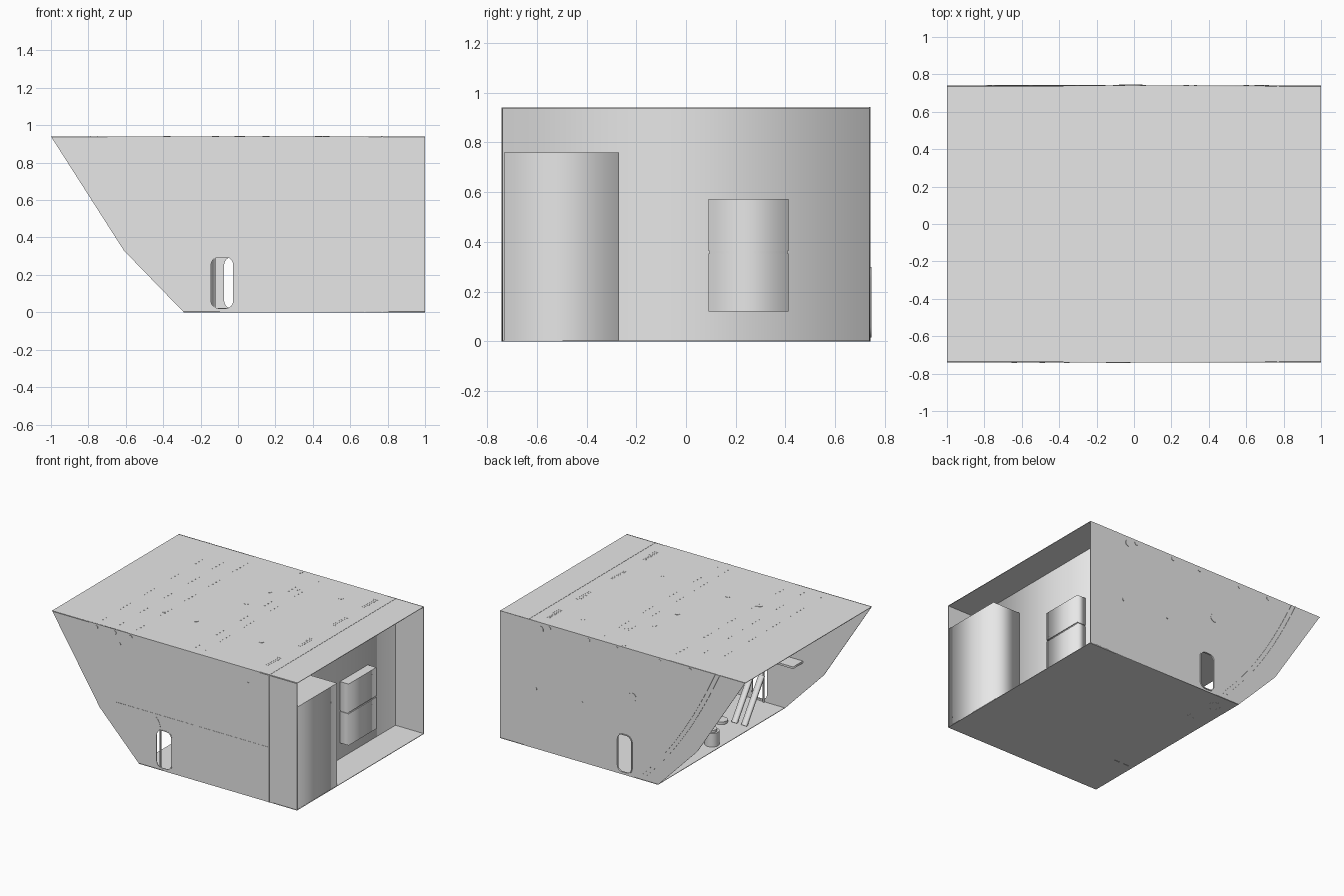
import bpy
import math
from mathutils import Matrix, Vector
from mathutils.geometry import interpolate_bezier

cube = bpy.data.objects.get("Cube")
if cube:
    bpy.data.objects.remove(cube, do_unlink=True)

grey = bpy.data.materials.new("plain_grey")
grey.use_nodes = True
COLOUR = (0.8, 0.8, 0.8, 1)
grey.diffuse_color = COLOUR
grey.node_tree.nodes["Principled BSDF"].inputs["Base Color"].default_value = COLOUR

HALF, TOP, BULK, T = 0.74, 0.94, 0.77, 0.004
SEAM = 0.003


def add(name, mesh, matrix=Matrix()):
    obj = bpy.data.objects.new(name, mesh)
    bpy.context.collection.objects.link(obj)
    obj.matrix_world = matrix
    mesh.materials.clear()
    mesh.materials.append(grey)
    return obj


def sheet(name, loops, thick, matrix):
    """Flat filled outlines (inner loops become holes) with a thickness."""
    curve = bpy.data.curves.new(name, "CURVE")
    curve.dimensions, curve.fill_mode = "2D", "BOTH"
    curve.extrude = thick / 2
    for loop in loops:
        spline = curve.splines.new("POLY")
        spline.points.add(len(loop) - 1)
        for point, (u, v) in zip(spline.points, loop):
            point.co = (u, v, 0, 1)
        spline.use_cyclic_u = True
    temp = bpy.data.objects.new(name, curve)
    bpy.context.collection.objects.link(temp)
    bpy.context.view_layer.update()
    deps = bpy.context.evaluated_depsgraph_get()
    mesh = bpy.data.meshes.new_from_object(temp.evaluated_get(deps))
    bpy.data.objects.remove(temp, do_unlink=True)
    return add(name, mesh, matrix)


def upright(y):
    return Matrix.Translation((0, y, 0)) @ Matrix.Rotation(math.pi / 2, 4, "X")


def level(z):
    return Matrix.Translation((0, 0, z))


def rect(u0, u1, v0, v1):
    return [(u0, v0), (u1, v0), (u1, v1), (u0, v1)]


def rounded(u0, u1, v0, v1, r, steps=6):
    pts = []
    centres = [(u1 - r, v1 - r), (u0 + r, v1 - r), (u0 + r, v0 + r), (u1 - r, v0 + r)]
    for q, (u, v) in enumerate(centres):
        for i in range(steps + 1):
            a = math.pi / 2 * (q + i / steps)
            pts.append((u + r * math.cos(a), v + r * math.sin(a)))
    return pts


def disc(u, v, r, n=16):
    return [(u + r * math.cos(math.tau * i / n), v + r * math.sin(math.tau * i / n))
            for i in range(n)]


def ribbon(a, b, c, d, width):
    """Band of constant width along a bezier path."""
    path = interpolate_bezier(*(Vector(p) for p in (a, b, c, d)), 16)
    left, right = [], []
    for i, p in enumerate(path):
        t = path[min(i + 1, 15)] - path[max(i - 1, 0)]
        n = Vector((-t.y, t.x)).normalized() * width / 2
        left.append(tuple(p + n)[:2])
        right.append(tuple(p - n)[:2])
    return left + right[::-1]


def box(name, x0, x1, y0, y1, z0, z1):
    mid = level((z0 + z1) / 2)
    return sheet(name, [rect(x0, x1, y0, y1)], z1 - z0, mid)


# Side walls with rounded hatch openings
profile = [(-0.29, 0), (1, 0), (1, TOP), (-1, TOP), (-0.61, 0.33)]
hatches = {"front": (-0.15, -0.02), "back": (-0.08, 0.045)}
for side, s in (("front", -1), ("back", 1)):
    u0, u1 = hatches[side]
    hole = rounded(u0, u1, 0.015, 0.3, 0.045)
    sheet(side + "_wall", [profile, hole], T, upright(s * (HALF - T / 2)))
    rim_in = rounded(u0 + 0.006, u1 - 0.006, 0.021, 0.294, 0.04)
    depth = 0.012 if s > 0 else 0.004
    sheet(side + "_hatch_rim", [hole, rim_in], depth, upright(s * HALF))
    # Vertical panel seam
    sheet(side + "_wall_seam", [rect(BULK - 0.004, BULK + 0.004, 0, TOP)],
          SEAM, upright(s * HALF))

# Roof, floor and bulkhead
box("roof", -1, 1, -HALF, HALF, TOP - T, TOP)
box("floor", -0.29, 1, -HALF, HALF, 0, T)
box("bulkhead", BULK - T, BULK, -HALF, HALF, 0, TOP)

# Cabinet and two-part wall box in the end bay
box("cabinet", BULK, 0.998, -0.732, -0.27, 0.004, 0.76)
box("wall_box_lower", BULK, 0.84, 0.09, 0.413, 0.12, 0.353)
box("wall_box_upper", BULK, 0.84, 0.09, 0.413, 0.363, 0.573)
box("wall_box_core", BULK, 0.834, 0.095, 0.408, 0.35, 0.366)

# Front wall strips and curved pipe cover
front = upright(-HALF)
sheet("front_strips", [rect(0.165, 0.18, 0, TOP)], SEAM, front)
sheet("front_seam", [rect(0.675, 0.681, 0, TOP)], SEAM, front)
sheet("front_rail", [rect(-0.48, BULK, 0.396, 0.406)], SEAM, front)
sheet("front_pipe_cover",
      [ribbon((-0.22, 0.4), (-0.15, 0.4), (-0.12, 0.35), (-0.12, 0.3), 0.012)],
      SEAM, front)
box("hatch_pipe", -0.128, -0.118, -0.735, -0.725, 0.004, 0.3)
sheet("front_fittings", [disc(-0.45, 0.84, 0.012), disc(0.6, 0.83, 0.01)], SEAM, front)

# Back wall curved rail and round caps
back = upright(HALF)
for i, shift in enumerate((0, 0.035)):
    sheet("back_rail_%d" % i,
          [ribbon((-0.79 + shift, TOP), (-0.62 + shift, 0.58),
                  (-0.45 + shift, 0.3), (-0.19 + shift, 0.04), 0.008)],
          0.006, back)
caps = [(-0.08, 0.59, 0.032), (0.67, 0.89, 0.025), (0.71, 0.44, 0.012), (0.33, 0.44, 0.008)]
sheet("back_caps", [disc(*c) for c in caps], 0.006, back)
sheet("back_edge_fittings", [disc(x, 0.915, 0.015) for x in (0.6, 0.28, 0.05, -0.3, -0.55)],
      0.006, back)
sheet("front_edge_fittings", [disc(x, 0.915, 0.015) for x in (-0.64, -0.49, -0.36)],
      0.006, front)

# Roof seam, round caps and rivet rows
sheet("roof_seam", [rect(BULK - 0.005, BULK + 0.005, -HALF, HALF)], SEAM, level(TOP))
spots = [(-0.38, -0.32), (0.15, 0.48), (0.02, 0.34), (0.01, 0.71),
         (0.47, 0.53), (0.43, -0.34), (-0.12, -0.32), (0, 0.1)]
sheet("roof_caps", [disc(x, y, 0.018) for x, y in spots], SEAM, level(TOP))
for n, x in enumerate((-0.64, -0.5, -0.36, 0.12, 0.2)):
    dots = [disc(x, -0.66 + i * 0.04, 0.005, 6) for i in range(34)]
    sheet("roof_rivets_%d" % n, dots, 0.002, level(TOP))
dashes = [rect(0.66, 0.69, y + i * 0.02, y + i * 0.02 + 0.005)
          for y in (-0.62, -0.25, 0.15, 0.5) for i in range(8)]
sheet("roof_slots", dashes, 0.002, level(TOP))

# Underside port rings
for n, (x, y, r) in enumerate(((-0.18, 0.62, 0.05), (-0.15, 0.42, 0.03))):
    sheet("floor_port_%d" % n, [disc(x, y, r), disc(x, y, r - 0.008)], SEAM, level(0.001))

# Cabin fittings: post, floor plate, leaning struts, shelf
sheet("floor_post", [disc(-0.22, 0.01, 0.05)], 0.1, level(0.054))
sheet("post_cap", [disc(-0.22, 0.01, 0.035)], 0.02, level(0.11))
sheet("floor_plate", [disc(-0.07, -0.31, 0.045)], 0.02, level(0.014))
for i, x in enumerate((-0.23, -0.15)):
    lean = Matrix.Translation((x, -0.35, 0.004)) @ Matrix.Rotation(math.radians(35), 4, "X")
    sheet("strut_%d" % i, [rect(-0.02, 0.02, -0.01, 0.01)], 0.36, lean @ level(0.18))
box("wall_shelf", -0.44, -0.28, -0.735, -0.62, 0.375, 0.39)
